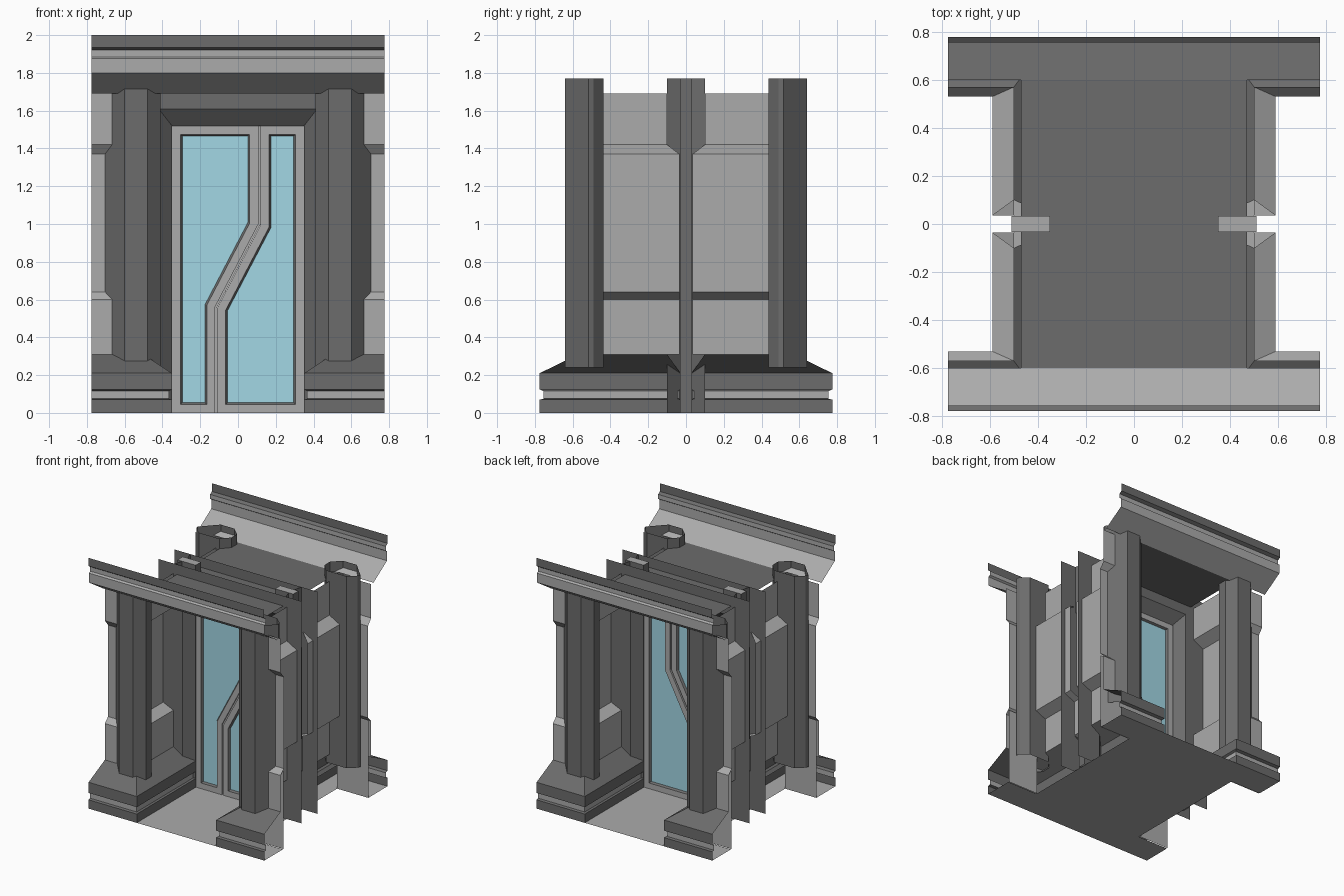
import bpy, bmesh

if "Cube" in bpy.data.objects:
    bpy.data.objects.remove(bpy.data.objects["Cube"])

def material(name, r, g, b):
    m = bpy.data.materials.new(name)
    m.diffuse_color = (r, g, b, 1)
    m.use_nodes = True
    m.node_tree.nodes["Principled BSDF"].inputs["Base Color"].default_value = m.diffuse_color
    return m

dark = material("dark_metal", .15, .15, .15)
light = material("light_metal", .41, .41, .41)
glass = material("glass", .36, .68, .78)

def make(name, mat, grids=(), polys=(), mirror=""):
    """Sheet object from point grids (rows of 3D points) and single polygons."""
    bm = bmesh.new()
    for rows in grids:
        vs = [[bm.verts.new(p) for p in row] for row in rows]
        for a, b in zip(vs, vs[1:]):
            for i in range(len(a) - 1):
                bm.faces.new((a[i], a[i + 1], b[i + 1], b[i]))
    for p in polys:
        bm.faces.new([bm.verts.new(q) for q in p])
    bmesh.ops.remove_doubles(bm, verts=bm.verts[:], dist=1e-4)
    bmesh.ops.recalc_face_normals(bm, faces=bm.faces[:])
    me = bpy.data.meshes.new(name)
    bm.to_mesh(me)
    bm.free()
    ob = bpy.data.objects.new(name, me)
    bpy.context.collection.objects.link(ob)
    me.materials.append(mat)
    if mirror:
        m = ob.modifiers.new("Mirror", "MIRROR")
        m.use_axis = ("x" in mirror, "y" in mirror, False)
        m.use_mirror_merge = False
    return ob

# Floor: H-shaped slab with notched sides
q = [(.775, -.54), (.775, -.775), (-.775, -.775), (-.775, -.54), (-.5, -.54),
     (-.5, .54), (-.775, .54), (-.775, .775), (.775, .775), (.775, .54), (.5, .54), (.5, -.54)]
make("floor", light, polys=[[(x, y, 0) for x, y in q]])

# Ceiling panel
make("ceiling", dark, polys=[[(-.47, -.6, 1.69), (.47, -.6, 1.69), (.47, .6, 1.69), (-.47, .6, 1.69)]])

# Cornice: open moulding along front and back, light below and dark on top
cornice = [(-.6, 1.69), (-.77, 1.8), (-.77, 1.875), (-.755, 1.885), (-.755, 1.92),
           (-.778, 1.935), (-.778, 2)]
for name, mat, part in (("cornice_lower", light, cornice[:5]), ("cornice_top", dark, cornice[4:])):
    make(name, mat, grids=[[[(x, y, z) for y, z in part] for x in (-.775, .775)]], mirror="y")

# Plinths: grooved moulding wrapping round the entrance corner
plinth = [(0, 0), (0, .07), (.1, .075), (.1, .115), (0, .125), (0, .21), (1, .31)]
for name, mat, part in (("plinth_foot", dark, plinth[:3]), ("plinth_groove", light, plinth[2:4]),
                        ("plinth_top", dark, plinth[3:])):
    make(name, mat, grids=[[[(.775, -.775 + .205 * t, z), (.35 + .15 * t, -.775 + .205 * t, z),
                             (.35 + .15 * t, -.03 - .07 * t, z)] for t, z in part]], mirror="xy")
make("plinth_back", light, mirror="xy",
     polys=[[(.5, -.534, 0), (.775, -.534, 0), (.775, -.534, .62), (.5, -.534, .62)]])

# Walls: face panels and passage sides, recessed at mid height
wall = [(0, 1, .31), (0, 1, .6), (1, 1, .64), (1, 1, 1.37), (0, 0, 1.42), (0, 0, 1.69)]
make("wall", light, grids=[[[(.775, -.57 + .04 * d, z), (.5 + .09 * d, -.57 + .04 * d, z),
                             (.5 + .09 * d, -.1 + .065 * e, z)] for d, e, z in wall]], mirror="xy")

# Columns: open faceted tubes at the four corners
ring = [(.48, -.64), (.60, -.64), (.718, -.515), (.71, -.49), (.65, -.437),
        (.47, -.437), (.41, -.503), (.41, -.575), (.48, -.64)]
make("column", dark, grids=[[[(x, y, z) for x, y in ring] for z in (.24, 1.77)]], mirror="xy")

# Partition plates around the doorway, with a chamfered reveal
outer = [(-.63, 0), (-.63, 1.77), (.63, 1.77), (.63, 0)]
opening = [(-.42, 0), (-.42, 1.61), (.42, 1.61), (.42, 0)]
inner = [(-.35, 0), (-.35, 1.52), (.35, 1.52), (.35, 0)]
make("door_surround", dark, grids=[[[(x, -.1, z) for x, z in outer], [(x, -.1, z) for x, z in opening],
                                    [(x, -.03, z) for x, z in inner]]], mirror="y")
make("surround_return", dark, mirror="xy",
     polys=[[(.49, -.1, 1.37), (.47, -.033, 1.37), (.47, -.033, 1.77), (.49, -.1, 1.77)]])

# Door posts between the plates
post = [(.35, -.033), (.51, -.033), (.51, .033), (.35, .033)]
make("door_post", dark, grids=[[[(x, y, z) for x, y in post + post[:1]] for z in (0, 1.77)]], mirror="x")
make("door_post_cap", light, polys=[[(x, y, 1.77) for x, y in post]], mirror="x")

# Door leaves: zigzag frames, bevelled inwards to the glass
leaves = {
    "left": ([(-.35, 0), (-.122, 0), (-.122, .56), (.108, 1.0), (.108, 1.52), (-.35, 1.52)],
             [(-.305, .045), (-.165, .045), (-.165, .57), (.062, 1.005), (.062, 1.475), (-.305, 1.475)],
             [(-.295, .055), (-.175, .055), (-.175, .573), (.052, 1.008), (.052, 1.465), (-.295, 1.465)]),
    "right": ([(.35, 0), (-.11, 0), (-.11, .555), (.12, .995), (.12, 1.52), (.35, 1.52)],
              [(.305, .045), (-.065, .045), (-.065, .545), (.165, .985), (.165, 1.475), (.305, 1.475)],
              [(.295, .055), (-.055, .055), (-.055, .542), (.175, .982), (.175, 1.465), (.295, 1.465)]),
}

def ring_at(r, y):
    return [(x, y, z) for x, z in r + r[:1]]

for side, (rim, lip, pane) in leaves.items():
    make(side + "_door_frame", light, mirror="y",
         grids=[[ring_at(rim, -.015), ring_at(rim, -.03), ring_at(lip, -.03)]])
    make(side + "_glazing_bead", dark, mirror="y", grids=[[ring_at(lip, -.03), ring_at(pane, -.015)]])
    make(side + "_door_glass", glass, mirror="y", polys=[[(x, -.015, z) for x, z in pane]])

# Seal strip filling the seam between the leaves
seam = [(-.122, 0), (-.122, .56), (.108, 1.0), (.108, 1.52)]
make("door_seal", light, mirror="y",
     grids=[[[(x + dx, -.018, z) for x, z in seam] for dx in (0, .012)]])
